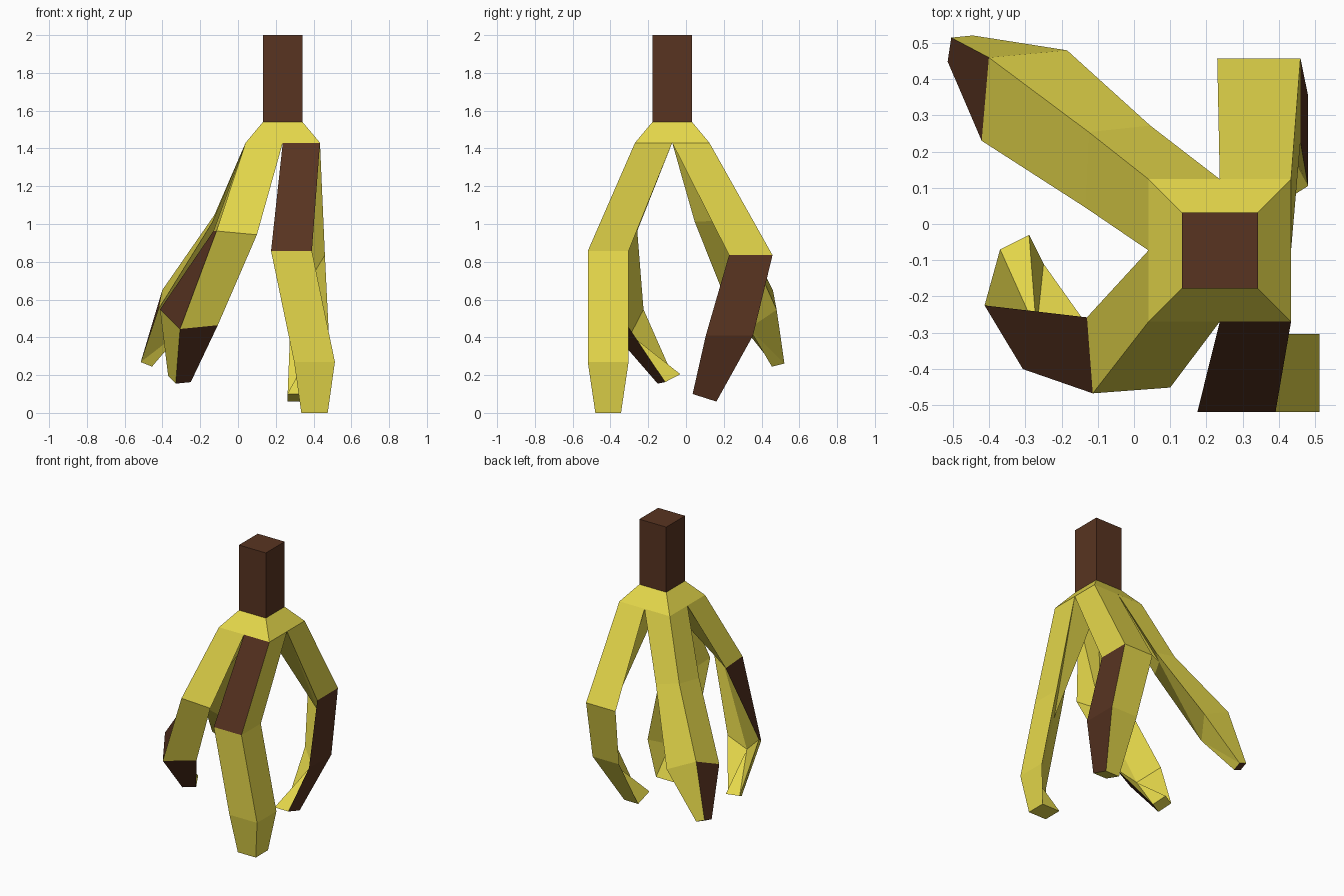
import bpy
import bmesh
from mathutils import Vector

cube = bpy.data.objects.get("Cube")
if cube:
    bpy.data.objects.remove(cube, do_unlink=True)


def flat_material(name, color):
    mat = bpy.data.materials.new(name)
    mat.use_nodes = True
    mat.diffuse_color = color
    mat.node_tree.nodes["Principled BSDF"].inputs["Base Color"].default_value = color
    return mat


yellow = flat_material("ripe_yellow", (0.79, 0.69, 0.07, 1))
brown = flat_material("stem_brown", (0.098, 0.034, 0.015, 1))

# Sides of a four-sided section, in the order its faces are built
FRONT, LEFT, BACK, RIGHT = range(4)
END = "end"


def section(center, u, v):
    """Four corners around a center, from two half-axis vectors."""
    c, u, v = Vector(center), Vector(u), Vector(v)
    return [c - u - v, c + u - v, c + u + v, c - u + v]


def box_section(center, half_x, half_y, drop=0):
    return section(center, (half_x, 0, 0), (0, half_y, -drop))


def loft(name, sections, base, marks=(), mark_mat=None, inner=None):
    """Skin four-sided sections; marks lists (segment, side) faces to recolour.
    The first and last segments are creased toward the inner corner, if given."""
    bm = bmesh.new()
    rings = [[bm.verts.new(p) for p in ring] for ring in sections]
    pivots = []
    if inner is not None:
        pivots = [(0, rings[1][inner]), (len(rings) - 2, rings[-2][inner])]
    for seg, (top, low) in enumerate(zip(rings, rings[1:])):
        for side in range(4):
            nxt = (side + 1) % 4
            quad = [top[side], top[nxt], low[nxt], low[side]]
            face = bm.faces.new(quad)
            face.material_index = int((seg, side) in marks)
            for pivot_seg, pivot in pivots:
                if seg == pivot_seg and pivot in quad:
                    opposite = quad[(quad.index(pivot) + 2) % 4]
                    bmesh.utils.face_split(face, pivot, opposite)
    end = bm.faces.new(rings[-1])
    end.material_index = int((END, END) in marks)
    bm.faces.new(rings[0])
    bmesh.ops.recalc_face_normals(bm, faces=bm.faces)
    mesh = bpy.data.meshes.new(name)
    bm.to_mesh(mesh)
    bm.free()
    mesh.materials.append(base)
    if mark_mat:
        mesh.materials.append(mark_mat)
    obj = bpy.data.objects.new(name, mesh)
    bpy.context.collection.objects.link(obj)


# Stem and the flared crown under it
axis_x, axis_y = 0.237, -0.073
stem_half, crown_half = 0.105, 0.197
stem_z, crown_z = 1.54, 1.43
neck = box_section((axis_x, axis_y, stem_z), stem_half, stem_half)
loft("stem", [box_section((axis_x, axis_y, 2), stem_half, stem_half), neck], brown)
loft("crown", [neck, box_section((axis_x, axis_y, crown_z), crown_half, crown_half)], yellow)


def fruit(name, sign_x, sign_y, sections, hollows, marks):
    """A fruit hanging from one quarter of the crown; hollows give how far the
    inner corner moves outward and down at the shoulder and the belly."""
    h = crown_half / 2
    root = box_section((axis_x + sign_x * h, axis_y + sign_y * h, crown_z), h, h)
    outer = {(-1, -1): 0, (1, -1): 1, (1, 1): 2, (-1, 1): 3}[sign_x, sign_y]
    inner = (outer + 2) % 4
    for ring, (amount, drop) in zip(sections, hollows):
        ring[inner] = ring[inner].lerp(ring[outer], amount) - Vector((0, 0, drop))
    loft(name, [root] + sections, yellow, marks, brown, inner)


# Fruits, each with three sections: shoulder, belly and tip
fruit("front_left_fruit", 1, -1, [
    box_section((0.283, -0.412, 0.857), 0.108, 0.108),
    box_section((0.405, -0.412, 0.27), 0.108, 0.108),
    box_section((0.405, -0.412, 0), 0.07, 0.068),
], ((0.6, 0.12), (0.6, 0.06)), {(0, FRONT)})

fruit("back_left_fruit", 1, 1, [
    box_section((0.345, 0.343, 0.835), 0.115, 0.115),
    box_section((0.378, 0.23, 0.41), 0.103, 0.125),
    box_section((0.315, 0.098, 0.08), 0.054, 0.063, 0.02),
], ((0.6, 0.15), (0.6, 0.06)), {(1, LEFT), (2, LEFT)})

fruit("front_right_fruit", -1, -1, [
    section((-0.015, -0.355, 0.953), (0.107, 0.008, -0.01), (-0.008, 0.105, 0)),
    section((-0.26, -0.268, 0.506), (0.1, 0.045, 0.01), (-0.053, 0.088, 0.052)),
    section((-0.31, -0.09, 0.18), (0.04, 0.02, 0.004), (-0.02, 0.04, 0.021)),
], ((0.6, 0.05), (0.6, 0.08)), {(1, RIGHT), (2, FRONT)})

fruit("back_right_fruit", -1, 1, [
    section((-0.045, 0.159, 1.01), (0.085, 0.009, -0.02), (0.005, 0.104, 0.018)),
    section((-0.303, 0.355, 0.548), (0.108, 0.01, -0.052), (0.01, 0.115, 0.05)),
    section((-0.48, 0.485, 0.265), (0.03, 0.003, -0.012), (0.005, 0.033, 0.008)),
], ((0.6, 0), (0.4, 0.08)), {(2, RIGHT), (END, END)})
